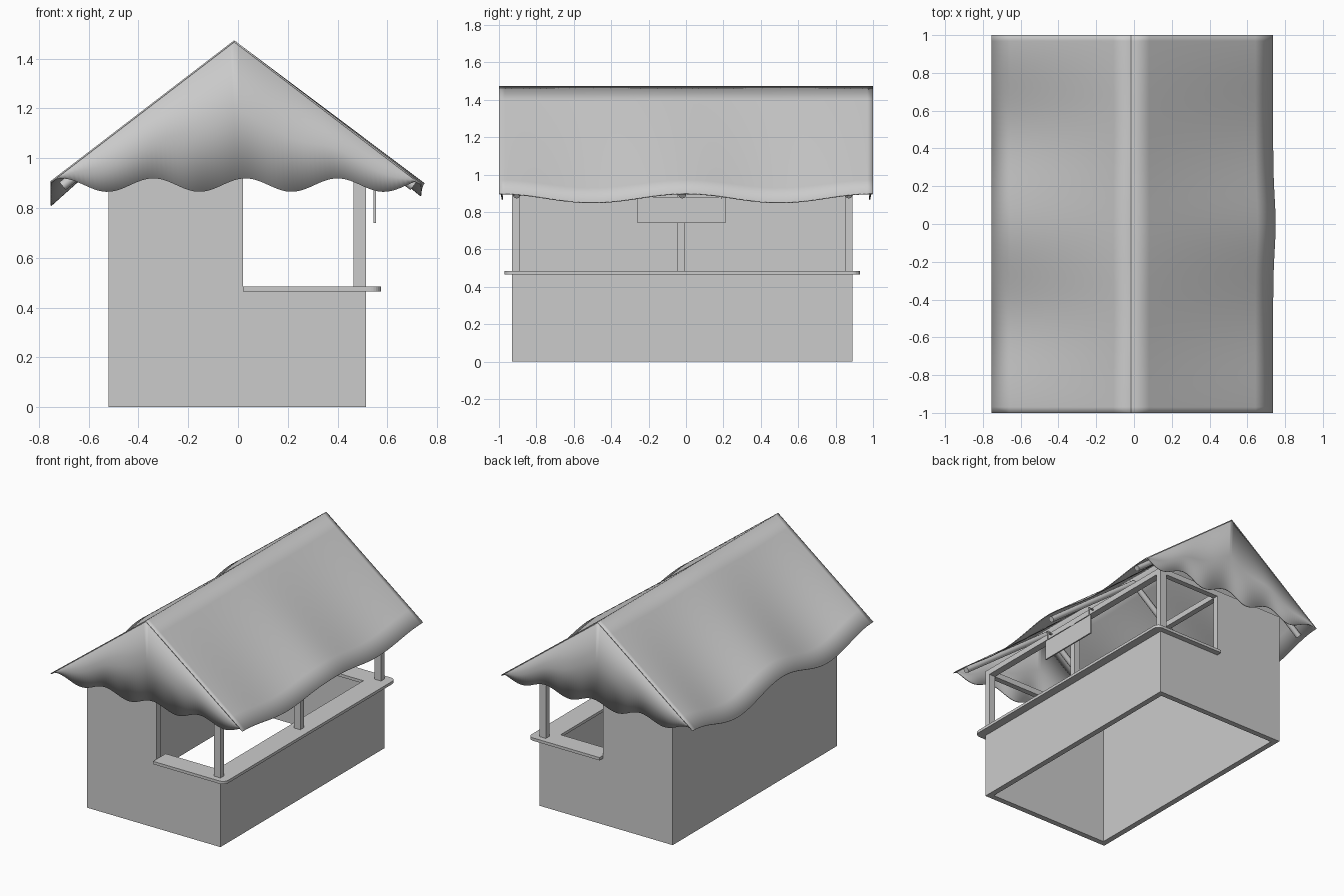
import bpy, bmesh, math
from mathutils import Vector

if "Cube" in bpy.data.objects:
    bpy.data.objects.remove(bpy.data.objects["Cube"])


def make(name, verts, faces, smooth=False):
    me = bpy.data.meshes.new(name)
    me.from_pydata(verts, [], faces)
    bm = bmesh.new()
    bm.from_mesh(me)
    bmesh.ops.recalc_face_normals(bm, faces=bm.faces)
    bm.to_mesh(me)
    bm.free()
    ob = bpy.data.objects.new(name, me)
    bpy.context.collection.objects.link(ob)
    if smooth:
        bpy.context.view_layer.objects.active = ob
        bpy.ops.object.select_all(action='DESELECT')
        ob.select_set(True)
        bpy.ops.object.shade_smooth_by_angle(angle=math.radians(35))
    return ob


def prism(name, outline, a, b, axis):
    """Extrude a 2D outline from a to b along y or z."""
    put = (lambda p, h: (p[0], h, p[1])) if axis == 'y' else (lambda p, h: (p[0], p[1], h))
    n = len(outline)
    verts = [put(p, a) for p in outline] + [put(p, b) for p in outline]
    faces = [tuple(range(n)), tuple(range(n, 2 * n))]
    faces += [(i, (i + 1) % n, (i + 1) % n + n, i + n) for i in range(n)]
    return make(name, verts, faces)


def box(name, x0, x1, y0, y1, z0, z1):
    return prism(name, [(x0, y0), (x1, y0), (x1, y1), (x0, y1)], z0, z1, 'z')


def rod(name, a, b, r, sides=12):
    a, b = Vector(a), Vector(b)
    bpy.ops.mesh.primitive_cylinder_add(vertices=sides, radius=r, depth=(b - a).length,
                                        location=(a + b) / 2)
    ob = bpy.context.object
    ob.name = name
    ob.rotation_euler = (b - a).to_track_quat('Z', 'Y').to_euler()
    bpy.ops.object.shade_smooth_by_angle(angle=math.radians(40))


def grid(name, rows, thick):
    n = len(rows[0])
    verts = [p for r in rows for p in r]
    faces = [(j * n + i, j * n + i + 1, (j + 1) * n + i + 1, (j + 1) * n + i)
             for j in range(len(rows) - 1) for i in range(n - 1)]
    ob = make(name, verts, faces, True)
    mod = ob.modifiers.new("thickness", 'SOLIDIFY')
    mod.thickness, mod.offset = thick, 0
    return ob


X0, X1, Y0, Y1, T = -0.52, 0.515, -0.93, 0.89, 0.04
LOW, HIGH, OPEN = 0.465, 0.96, 0.02

# Walls: L-shaped ends, tall rear wall, low serving wall
side = [(X0, 0), (X1, 0), (X1, LOW), (OPEN, LOW), (OPEN, HIGH), (X0, HIGH)]
prism("front_wall", side, Y0, Y0 + T, 'y')
prism("back_wall", side, Y1 - T, Y1, 'y')
box("left_wall", X0, X0 + T, Y0 + T, Y1 - T, 0, HIGH)
box("serving_wall", X1 - T, X1, Y0 + T, Y1 - T, 0, LOW)

# U-shaped counter with rounded outer corners
r, cx, c0, c1 = 0.04, 0.575, -0.97, 0.93
arc = [math.radians(a) for a in range(0, 91, 15)]
outer = [(OPEN, c0)]
outer += [(cx - r + r * math.sin(a), c0 + r - r * math.cos(a)) for a in arc]
outer += [(cx - r + r * math.cos(a), c1 - r + r * math.sin(a)) for a in arc]
outer += [(OPEN, c1), (OPEN, 0.79), (0.42, 0.79), (0.42, -0.83), (OPEN, -0.83)]
prism("counter", outer, LOW, 0.485, 'z')

# Posts and top beams
for name, y in (("front_post", Y0), ("middle_post", -0.045), ("back_post", Y1 - T)):
    box(name, 0.465, X1, y, y + 0.04, 0.485, 0.92)
box("serving_beam", 0.465, X1, Y0, Y1, 0.92, HIGH)
box("front_beam", OPEN, 0.465, Y0, Y0 + T, 0.92, HIGH)
box("back_beam", OPEN, 0.465, Y1 - T, Y1, 0.92, HIGH)
box("cross_beam", OPEN - T, OPEN, Y0 + T, Y1 - T, 0.92, HIGH)

# Round rafters under the canopy
for i, y in enumerate((-0.905, -0.02, 0.87)):
    rod(f"right_rafter_{i}", (-0.015, y, 1.435), (0.705, y, 0.888), 0.02)
    rod(f"left_rafter_{i}", (-0.015, y, 1.435), (-0.705, y, 0.888), 0.02)

# Hanging sign board
box("sign_board", 0.545, 0.555, -0.26, 0.21, 0.74, 0.88)
for i, y in enumerate((-0.24, 0.19)):
    rod(f"sign_hook_{i}", (0.55, y, 0.87), (0.55, y, 0.945), 0.006, 8)
    rod(f"sign_bracket_{i}", (0.51, y, 0.94), (0.556, y, 0.94), 0.006, 8)

# Canopy slopes, sagging between the rafters
RX, RZ = -0.015, 1.47


def slope(name, ex, ez, sag, bulge):
    rows = []
    for j in range(9):
        t = j / 8
        row = []
        for i in range(65):
            y = -1 + 2 * i / 64
            x = RX + (ex - RX) * t + bulge * t * math.exp(-(y / 0.2) ** 2)
            row.append((x, y, RZ + (ez - RZ) * t - sag * t * math.sin(math.pi * y) ** 2))
        rows.append(row)
    grid(name, rows, 0.006)


slope("canopy_right", 0.735, 0.897, 0.048, 0.013)
slope("canopy_left", -0.752, 0.905, 0.095, 0)

# Scalloped gable cloths with soft pleats
xs = [-0.75 + 0.735 * i / 40 for i in range(40)] + [RX + 0.745 * i / 40 for i in range(41)]
for name, s in (("front_gable_cloth", -1), ("back_gable_cloth", 1)):
    top, mid, low = [], [], []
    for x in xs:
        k = (RX - x) / 0.737 if x < RX else (x - RX) / 0.75
        zt = RZ - (0.565 if x < RX else 0.573) * k
        wave = math.cos(2 * math.pi * (x - 0.03) / 0.37)
        zb = min(zt - 0.004, 0.892 + 0.027 * wave)
        top.append((x, s * 0.996, zt))
        mid.append((x, s * (0.992 + 0.002 * wave), (zt + zb) / 2))
        low.append((x, s * (0.987 + 0.005 * wave), zb))
    grid(name, [top, mid, low], 0.006)
